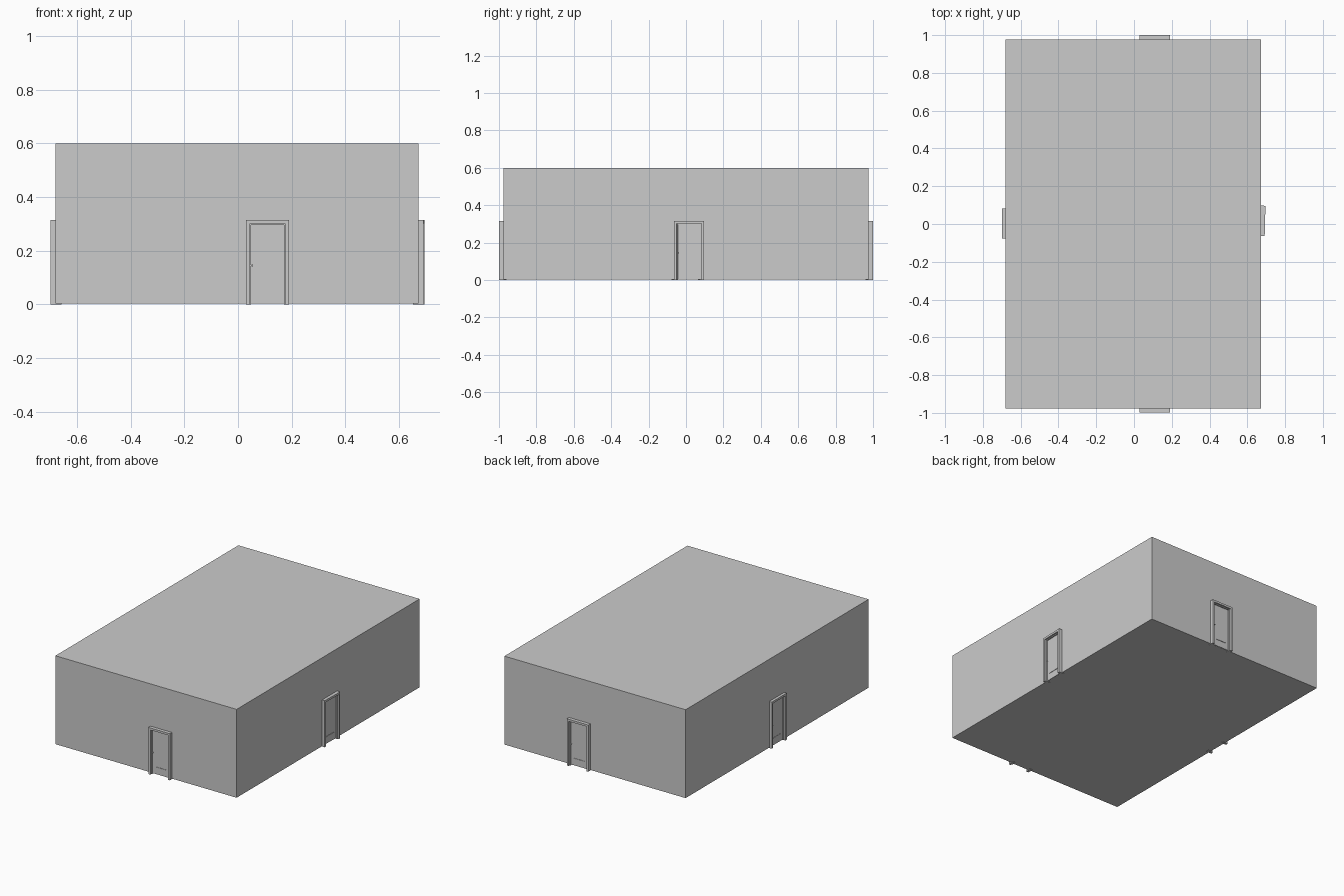
import bpy
from math import radians
from mathutils import Matrix

if "Cube" in bpy.data.objects:
    bpy.data.objects.remove(bpy.data.objects["Cube"])


def box(name, lo, hi, frame=Matrix.Identity(4)):
    size = [b - a for a, b in zip(lo, hi)]
    mid = [(a + b) / 2 for a, b in zip(lo, hi)]
    bpy.ops.mesh.primitive_cube_add(size=1)
    ob = bpy.context.object
    ob.name = name
    ob.data.transform(frame @ Matrix.Translation(mid) @ Matrix.Diagonal((*size, 1)))
    return ob


def knob(name, frame):
    # short stem with a round handle, pointing outward (-y in door space)
    for part, r, d, y in (("stem", .002, .008, -.006), ("handle", .004, .005, -.012)):
        bpy.ops.mesh.primitive_cylinder_add(vertices=16, radius=r, depth=d)
        ob = bpy.context.object
        ob.name = f"{name}_knob_{part}"
        ob.data.transform(frame @ Matrix.Translation((-.057, y, .145))
                          @ Matrix.Rotation(radians(90), 4, 'X'))
        bpy.ops.object.shade_smooth_by_angle(angle=radians(40))


def door(name, x, y, angle):
    f = Matrix.Translation((x, y, 0)) @ Matrix.Rotation(radians(angle), 4, 'Z')
    # outer casing and thinner inner stop on each side
    for side, s in (("left", -1), ("right", 1)):
        for part, a, b, out, top in (("jamb", .066, .08, -.022, .315),
                                     ("stop", .061, .066, -.011, .301)):
            x0, x1 = sorted((s * a, s * b))
            box(f"{name}_{side}_{part}", (x0, out, 0), (x1, .018, top), f)
    box(f"{name}_header", (-.066, -.022, .301), (.066, .018, .315), f)
    box(f"{name}_header_stop", (-.061, -.011, .296), (.061, .018, .301), f)
    # leaf with a narrow strip low down and a knob
    box(f"{name}_leaf", (-.061, -.003, .004), (.061, .012, .296), f)
    box(f"{name}_strip", (-.04, -.006, .049), (.04, -.003, .053), f)
    knob(name, f)


# Main block
box("building", (-.681, -.976, .003), (.673, .977, .6))

# One door per wall
door("front_door", .11, -.977, 0)
door("right_door", .672, .017, 88.5)
door("back_door", .11, .978, 180)
door("left_door", -.677, .003, -90)
